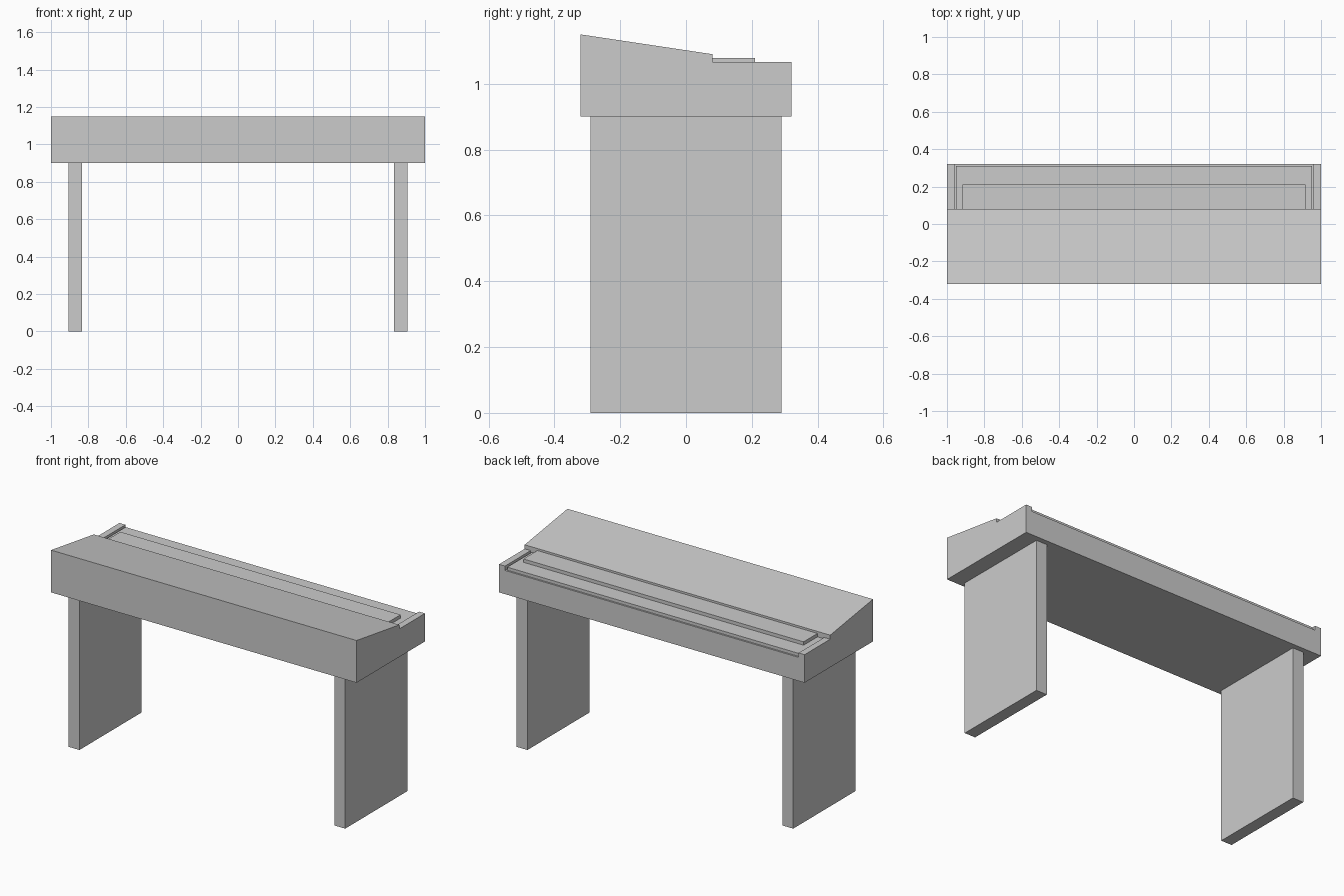
import bpy, bmesh

if "Cube" in bpy.data.objects:
    bpy.data.objects.remove(bpy.data.objects["Cube"])


def prism(name, profile, x0, x1):
    """Extrude a (y, z) profile along x."""
    bm = bmesh.new()
    face = bm.faces.new([bm.verts.new((x0, y, z)) for y, z in profile])
    ext = bmesh.ops.extrude_face_region(bm, geom=[face])
    moved = [v for v in ext["geom"] if isinstance(v, bmesh.types.BMVert)]
    bmesh.ops.translate(bm, verts=moved, vec=(x1 - x0, 0, 0))
    bmesh.ops.recalc_face_normals(bm, faces=bm.faces)
    mesh = bpy.data.meshes.new(name)
    bm.to_mesh(mesh)
    bm.free()
    obj = bpy.data.objects.new(name, mesh)
    bpy.context.collection.objects.link(obj)
    return obj


def box(name, x, y, z):
    (y0, y1), (z0, z1) = y, z
    return prism(name, [(y0, z0), (y1, z0), (y1, z1), (y0, z1)], *x)


# Cabinet with sloping lid and a low key bed at the back
prism("cabinet", [(-0.32, 0.9), (0.32, 0.9), (0.32, 1.04),
                  (0.08, 1.04), (0.08, 1.09), (-0.32, 1.15)], -1, 1)

# Keyboard strips
box("white_keys", (-0.953, 0.953), (0.08, 0.31), (1.04, 1.058))
box("black_keys", (-0.917, 0.917), (0.08, 0.21), (1.058, 1.078))

# Cheek blocks and slab legs on each side
for side, s in (("left", -1), ("right", 1)):
    box(side + "_cheek_block", sorted((s * 0.961, s)), (0.08, 0.32), (1.04, 1.066))
    box(side + "_leg", sorted((s * 0.835, s * 0.905)), (-0.29, 0.29), (0, 0.9))
